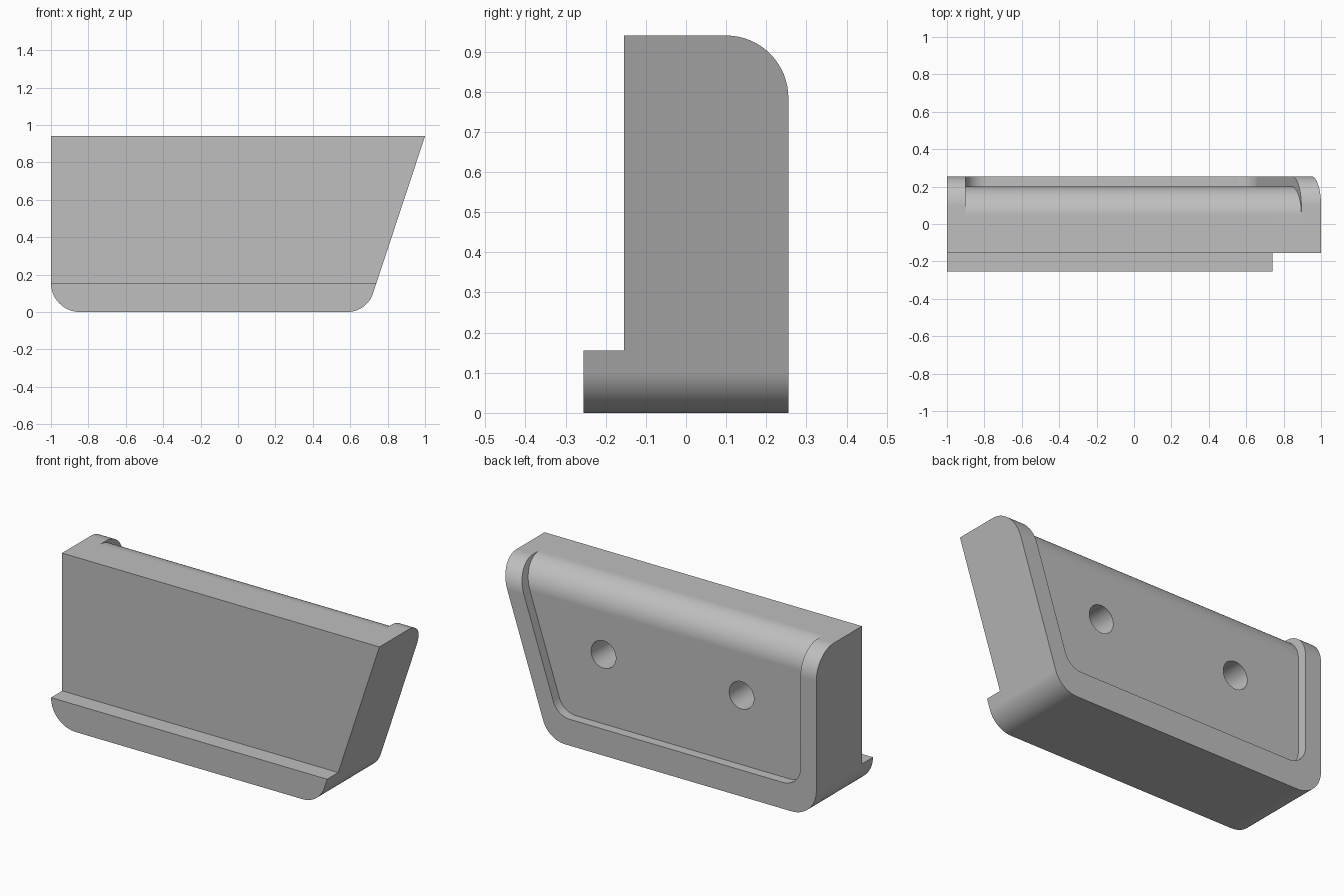
import bpy
import bmesh
import math
from mathutils import Vector

if "Cube" in bpy.data.objects:
    bpy.data.objects.remove(bpy.data.objects["Cube"])

H = 0.94            # overall height
BACK = 0.255        # back face
FRONT = -0.155      # front face above the lip
R = 0.155           # main rounding radius
RECESS = 0.2        # depth plane of the recessed back panel
SEG = 16

grey = bpy.data.materials.new("plain grey")
grey.diffuse_color = (0.52, 0.52, 0.52, 1)
grey.use_nodes = True
grey.node_tree.nodes["Principled BSDF"].inputs["Base Color"].default_value = grey.diffuse_color


def rounded(corners):
    """Turn (u, v, radius) corners into a polygon with filleted corners."""
    pts = []
    n = len(corners)
    for i, (u, v, r) in enumerate(corners):
        p = Vector((u, v))
        if r == 0:
            pts.append(p)
            continue
        a = (Vector(corners[i - 1][:2]) - p).normalized()
        b = (Vector(corners[(i + 1) % n][:2]) - p).normalized()
        half = a.angle(b) / 2
        c = p + (a + b).normalized() * (r / math.sin(half))
        s = p + a * (r / math.tan(half)) - c
        e = p + b * (r / math.tan(half)) - c
        sweep = s.angle(e)
        for k in range(SEG + 1):
            t = k / SEG
            pts.append(c + (s * math.sin((1 - t) * sweep)
                            + e * math.sin(t * sweep)) / math.sin(sweep))
    return pts


def prism(name, pts, axis, lo, hi):
    """Extrude a polygon along x (points are y, z) or y (points are x, z)."""
    bm = bmesh.new()
    rings = []
    for d in (lo, hi):
        rings.append([bm.verts.new((d, u, v) if axis == "x" else (u, d, v))
                      for u, v in pts])
    bm.faces.new(rings[0])
    bm.faces.new(rings[1])
    n = len(pts)
    for i in range(n):
        j = (i + 1) % n
        bm.faces.new((rings[0][i], rings[0][j], rings[1][j], rings[1][i]))
    bmesh.ops.recalc_face_normals(bm, faces=bm.faces)
    me = bpy.data.meshes.new(name)
    bm.to_mesh(me)
    bm.free()
    me.materials.append(grey)
    ob = bpy.data.objects.new(name, me)
    bpy.context.collection.objects.link(ob)
    return ob


def combine(target, tool, operation):
    """Apply a boolean and discard the tool."""
    mod = target.modifiers.new(operation.lower(), "BOOLEAN")
    mod.operation = operation
    mod.solver = "EXACT"
    mod.object = tool
    bpy.context.view_layer.objects.active = target
    bpy.ops.object.modifier_apply(modifier=mod.name)
    bpy.data.objects.remove(tool)


def slant(z, inset=0.0):
    """x of the sloping right side at height z, moved inward by inset."""
    k = (1.0 - 0.689) / H
    return 0.689 + k * z - inset * math.sqrt(1 + k * k)


# Body: front outline crossed with the stepped side profile
body = prism("bracket_body", rounded([
    (-1, H, 0), (-1, 0, R), (slant(0), 0, 0.145), (slant(H), H, 0)]),
    "y", -0.255, BACK)
side = prism("side_profile", rounded([
    (-0.255, -0.1, 0), (BACK, -0.1, 0), (BACK, H, R), (FRONT, H, 0),
    (FRONT, 0.155, 0), (-0.255, 0.155, 0)]), "x", -1.2, 1.2)
combine(body, side, "INTERSECT")

# Recessed back panel, open at the top and rolling over the top edge
recess = prism("recess_cutter", rounded([
    (-0.9, 1.1, 0), (-0.9, 0.15, 0.11), (slant(0.15, 0.1), 0.15, 0.11),
    (slant(1.1, 0.1), 1.1, 0)]), "y", 0.0, 0.4)
roll = prism("roll_profile", [Vector((0.35, 0.0)), Vector((RECESS, 0.0))]
             + [Vector((RECESS - R + R * math.cos(t), H - R + R * math.sin(t)))
                for t in (k / SEG * math.pi / 2 for k in range(SEG + 1))]
             + [Vector((RECESS - R, 1.05)), Vector((0.35, 1.05))],
             "x", -1.2, 1.2)
combine(recess, roll, "INTERSECT")
combine(body, recess, "DIFFERENCE")

# Two blind screw holes in the back panel
for x in (-0.49, 0.38):
    ring = [Vector((x + 0.078 * math.cos(a), 0.545 + 0.078 * math.sin(a)))
            for a in (k * math.tau / 40 for k in range(40))]
    combine(body, prism("hole_cutter", ring, "y", -0.06, 0.3), "DIFFERENCE")

# Smooth the rounded areas, keep edges crisp and flats flat
bpy.ops.object.select_all(action="DESELECT")
body.select_set(True)
bpy.context.view_layer.objects.active = body
bpy.ops.object.shade_smooth_by_angle(angle=math.radians(25))
weighted = body.modifiers.new("weighted_normals", "WEIGHTED_NORMAL")
weighted.keep_sharp = True
